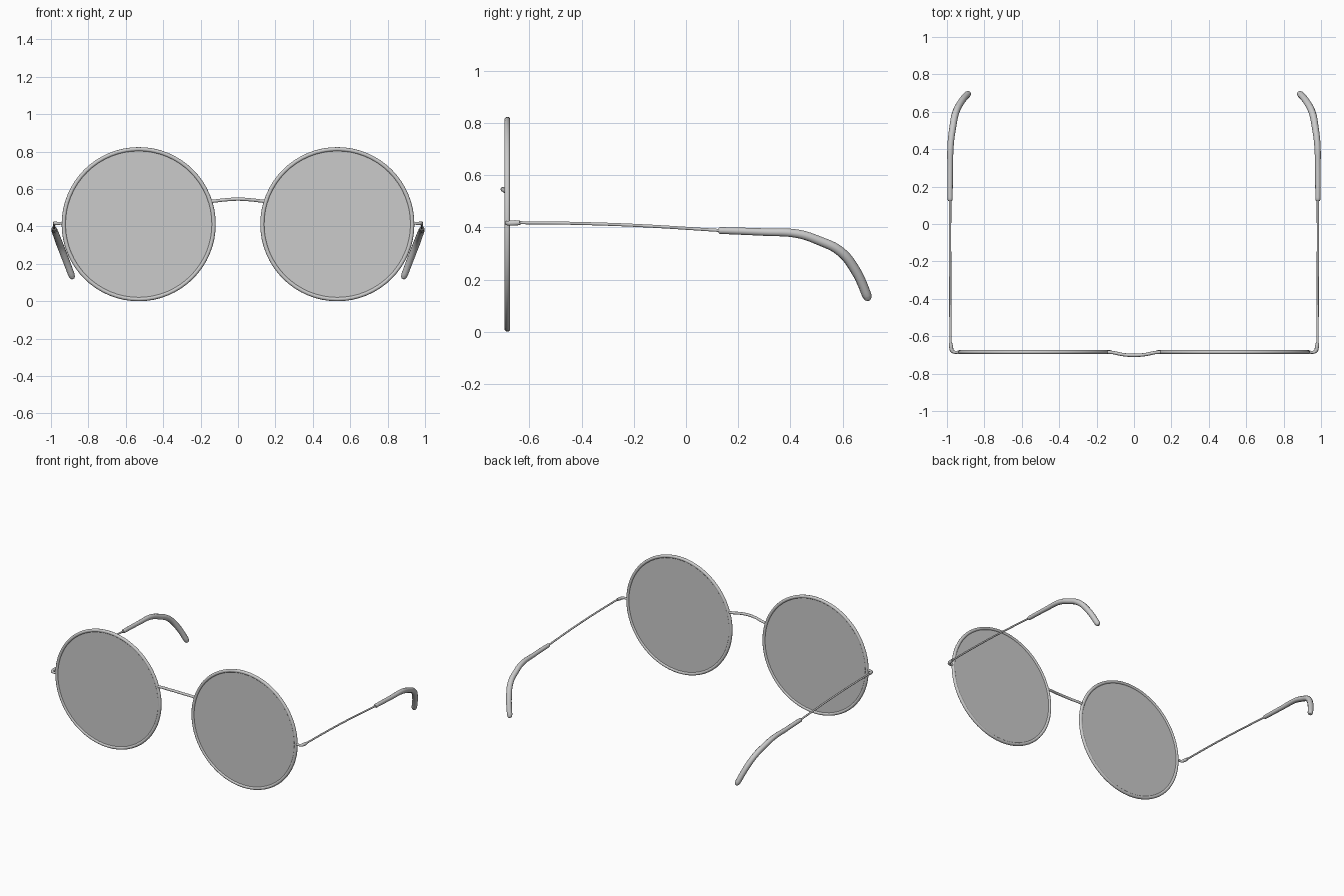
import bpy
import math

if "Cube" in bpy.data.objects:
    bpy.data.objects.remove(bpy.data.objects["Cube"])

FRONT_Y = -0.685
LENS_X = 0.531
LENS_Z = 0.412


def tube(name, points, sides=3, res=6):
    """Round tube through (x, y, z, radius) points."""
    cu = bpy.data.curves.new(name, 'CURVE')
    cu.dimensions = '3D'
    cu.bevel_depth = 1.0
    cu.bevel_resolution = sides
    cu.resolution_u = res
    cu.use_fill_caps = True
    sp = cu.splines.new('BEZIER')
    sp.bezier_points.add(len(points) - 1)
    for bp, (x, y, z, r) in zip(sp.bezier_points, points):
        bp.co = (x, y, z)
        bp.radius = r
        bp.handle_left_type = bp.handle_right_type = 'AUTO'
    ob = bpy.data.objects.new(name, cu)
    bpy.context.collection.objects.link(ob)
    bpy.ops.object.select_all(action='DESELECT')
    bpy.context.view_layer.objects.active = ob
    ob.select_set(True)
    bpy.ops.object.convert(target='MESH')
    bpy.ops.object.shade_smooth_by_angle(angle=math.radians(50))
    bpy.context.object.name = name


def mirrored(points, s):
    return [(x * s, y, z, r) for x, y, z, r in points]


# end piece: short stub off the rim that turns back into the hinge
end_piece = [(0.935, FRONT_Y, 0.418, 0.008), (0.962, FRONT_Y, 0.416, 0.008),
             (0.973, -0.677, 0.416, 0.010), (0.978, -0.655, 0.417, 0.011),
             (0.981, -0.636, 0.418, 0.009)]
# thin wire temple arm
arm = [(0.981, -0.645, 0.418, 0.006), (0.982, -0.45, 0.416, 0.006),
       (0.983, -0.2, 0.408, 0.006), (0.983, 0.15, 0.387, 0.006)]
# thick ear sleeve, bending down and inward
sleeve = [(0.983, 0.124, 0.388, 0.010), (0.983, 0.130, 0.388, 0.0135),
          (0.983, 0.30, 0.382, 0.015), (0.980, 0.43, 0.375, 0.017),
          (0.970, 0.51, 0.349, 0.018), (0.955, 0.59, 0.309, 0.019),
          (0.927, 0.648, 0.238, 0.019), (0.890, 0.693, 0.140, 0.018),
          (0.885, 0.697, 0.128, 0.015), (0.882, 0.699, 0.121, 0.008)]

for s, side in ((-1, "left"), (1, "right")):
    # round rim
    bpy.ops.mesh.primitive_torus_add(
        major_segments=64, minor_segments=12, major_radius=0.401,
        minor_radius=0.011, location=(s * LENS_X, FRONT_Y, LENS_Z),
        rotation=(math.pi / 2, 0, 0))
    bpy.context.object.name = side + "_rim"
    bpy.ops.object.shade_smooth()
    # flat lens
    bpy.ops.mesh.primitive_cylinder_add(
        vertices=64, radius=0.398, depth=0.008,
        location=(s * LENS_X, FRONT_Y, LENS_Z), rotation=(math.pi / 2, 0, 0))
    bpy.context.object.name = side + "_lens"
    bpy.ops.object.shade_smooth_by_angle()
    tube(side + "_end_piece", mirrored(end_piece, s))
    tube(side + "_temple_arm", mirrored(arm, s))
    tube(side + "_ear_sleeve", mirrored(sleeve, s))

# nose bridge, bowed forward and slightly up
half = [(0.150, FRONT_Y, 0.533, 0.009), (0.115, -0.687, 0.537, 0.009),
        (0.060, -0.698, 0.543, 0.009)]
tube("nose_bridge", mirrored(half, -1) + [(0, -0.702, 0.546, 0.009)] + half[::-1])
